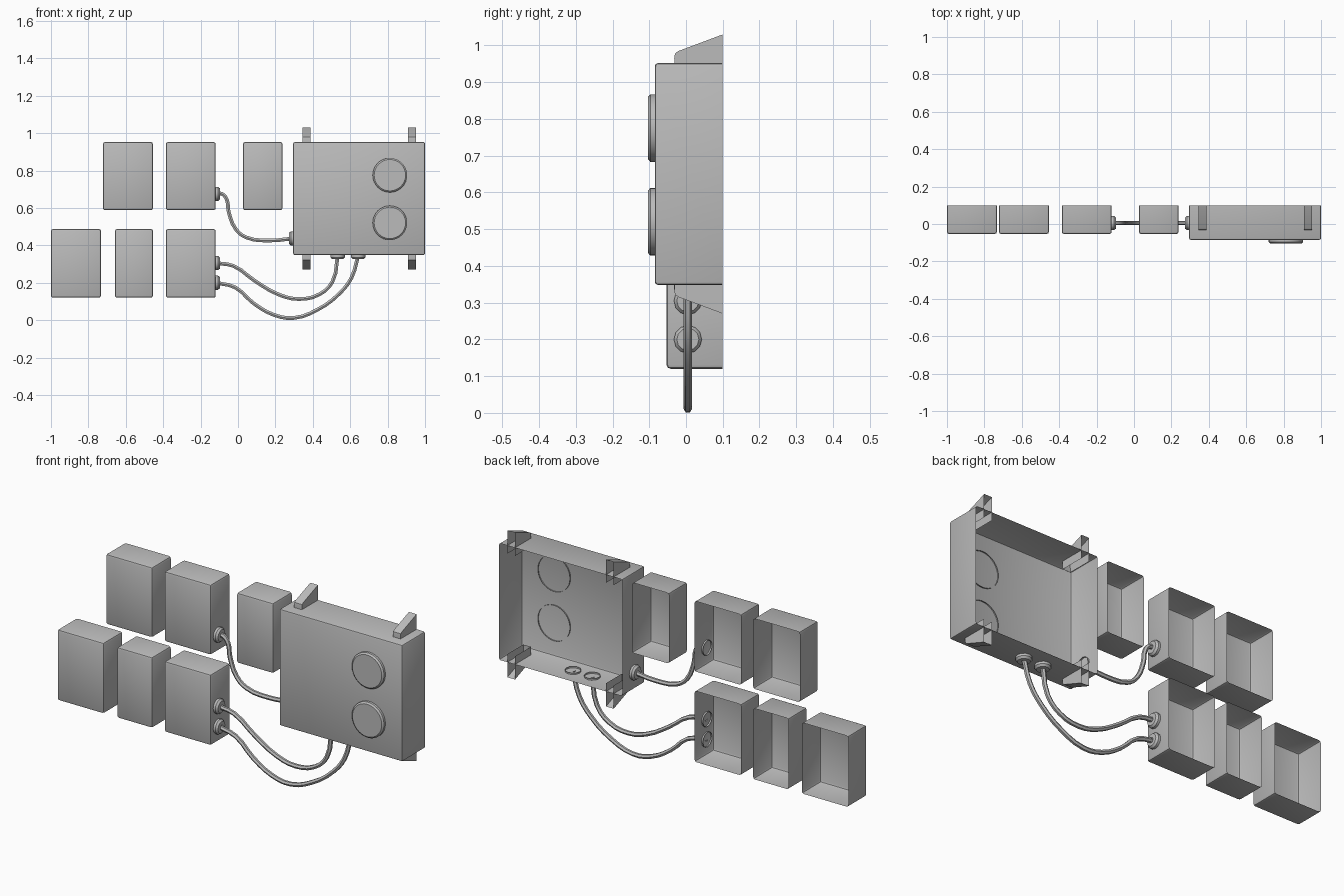
import bpy, bmesh, math
from mathutils import Vector

if "Cube" in bpy.data.objects:
    bpy.data.objects.remove(bpy.data.objects["Cube"], do_unlink=True)

grey = bpy.data.materials.new("plain grey")
grey.use_nodes = True
COLOUR = (0.5, 0.5, 0.5, 1)
grey.diffuse_color = COLOUR
grey.node_tree.nodes["Principled BSDF"].inputs["Base Color"].default_value = COLOUR

BACK = 0.10      # wall plane
CABLE_Y = 0.005  # cables and glands share this depth


def finish(obj):
    """Give the part its colour and smooth its rounded faces."""
    obj.data.materials.append(grey)
    bpy.ops.object.select_all(action='DESELECT')
    obj.select_set(True)
    bpy.context.view_layer.objects.active = obj
    bpy.ops.object.shade_smooth_by_angle(angle=math.radians(35))
    return obj


def mesh_object(name, bm):
    mesh = bpy.data.meshes.new(name)
    bm.to_mesh(mesh)
    bm.free()
    obj = bpy.data.objects.new(name, mesh)
    bpy.context.collection.objects.link(obj)
    return finish(obj)


def shell(name, x0, x1, z0, z1, front, bevel):
    """Open-backed box with rounded front edges."""
    bm = bmesh.new()
    bmesh.ops.create_cube(bm, size=1)
    for v in bm.verts:
        v.co = (x0 if v.co.x < 0 else x1,
                front if v.co.y < 0 else BACK,
                z0 if v.co.z < 0 else z1)
    back = [f for f in bm.faces if f.normal.y > 0.9]
    bmesh.ops.delete(bm, geom=back, context='FACES_ONLY')
    edges = [e for e in bm.edges if not e.is_boundary]
    bmesh.ops.bevel(bm, geom=edges, offset=bevel, segments=2, profile=0.5, affect='EDGES')
    return mesh_object(name, bm)


def lathe(name, profile, place, axis, sides, cap):
    """Revolve (distance along axis, radius) points; open at the start."""
    bm = bmesh.new()
    turn = Vector((0, 0, 1)).rotation_difference(Vector(axis))
    rings = []
    for d, r in profile:
        ring = []
        for i in range(sides):
            a = math.tau * i / sides
            p = Vector((r * math.cos(a), r * math.sin(a), d))
            ring.append(bm.verts.new(Vector(place) + turn @ p))
        rings.append(ring)
    for low, high in zip(rings, rings[1:]):
        for i in range(sides):
            j = (i + 1) % sides
            bm.faces.new((low[i], low[j], high[j], high[i]))
    if cap:
        bm.faces.new(rings[-1])
    return mesh_object(name, bm)


def bracket(name, x, upper):
    """Wall bracket: a wedge-topped channel, open at the back and inner end."""
    side = [(BACK, 0.91), (-0.03, 0.91), (-0.032, 0.965),
            (-0.03, 0.978), (-0.02, 0.985), (BACK, 1.03)]
    bm = bmesh.new()
    walls = []
    for dx in (-0.022, 0.022):
        walls.append([bm.verts.new((x + dx, y, z if upper else 1.3 - z)) for y, z in side])
        bm.faces.new(walls[-1])
    for i in range(1, len(side) - 1):
        bm.faces.new((walls[0][i], walls[0][i + 1], walls[1][i + 1], walls[1][i]))
    bmesh.ops.recalc_face_normals(bm, faces=bm.faces[:])
    return mesh_object(name, bm)


def cable(name, points):
    curve = bpy.data.curves.new(name, 'CURVE')
    curve.dimensions = '3D'
    curve.bevel_depth = 0.0115
    curve.bevel_resolution = 1
    curve.resolution_u = 3
    spline = curve.splines.new('BEZIER')
    spline.bezier_points.add(len(points) - 1)
    for bp, (x, z) in zip(spline.bezier_points, points):
        bp.co = (x, CABLE_Y, z)
        bp.handle_left_type = bp.handle_right_type = 'AUTO'
    obj = bpy.data.objects.new(name, curve)
    bpy.context.collection.objects.link(obj)
    bpy.ops.object.select_all(action='DESELECT')
    obj.select_set(True)
    bpy.context.view_layer.objects.active = obj
    bpy.ops.object.convert(target='MESH')
    return finish(bpy.context.view_layer.objects.active)


# Small boxes in two rows
TOP, LOW = (0.588, 0.952), (0.12, 0.487)
for name, x0, x1, row in [
        ("upper_box_right", -0.722, -0.455, TOP),
        ("upper_box_middle", -0.386, -0.119, TOP),
        ("upper_box_narrow", 0.027, 0.238, TOP),
        ("lower_box_right", -1.0, -0.733, LOW),
        ("lower_box_narrow", -0.658, -0.455, LOW),
        ("lower_box_left", -0.386, -0.119, LOW)]:
    shell(name, x0, x1, *row, -0.053, 0.011)

# Main cabinet, its round covers and wall brackets
shell("main_cabinet", 0.295, 1.0, 0.348, 0.952, -0.085, 0.009)
for label, z in (("upper", 0.775), ("lower", 0.52)):
    lathe(label + "_round_cover", [(-0.006, 0.092), (0.012, 0.092), (0.019, 0.084)],
          (0.812, -0.085, z), (0, -1, 0), 32, True)
for label, x in (("right", 0.366), ("left", 0.931)):
    bracket("upper_bracket_" + label, x, True)
    bracket("lower_bracket_" + label, x, False)

# Cable glands
GLAND = [(-0.008, 0.038), (0.012, 0.038), (0.022, 0.03), (0.022, 0.011)]
for name, x, z, axis in [
        ("gland_upper_box", -0.119, 0.675, (1, 0, 0)),
        ("gland_lower_box_top", -0.119, 0.305, (1, 0, 0)),
        ("gland_lower_box_bottom", -0.119, 0.2, (1, 0, 0)),
        ("gland_cabinet_side", 0.295, 0.437, (-1, 0, 0)),
        ("gland_cabinet_base_right", 0.533, 0.348, (0, 0, -1)),
        ("gland_cabinet_base_left", 0.643, 0.348, (0, 0, -1))]:
    lathe(name, GLAND, (x, CABLE_Y, z), axis, 12, False)

# Cables
cable("upper_cable", [(-0.119, 0.675), (-0.085, 0.675), (-0.06, 0.645), (-0.05, 0.58),
                      (-0.01, 0.484), (0.045, 0.442), (0.17, 0.426), (0.295, 0.437)])
cable("middle_cable", [(-0.119, 0.305), (-0.025, 0.29), (0.09, 0.21), (0.22, 0.136),
                       (0.325, 0.113), (0.435, 0.138), (0.505, 0.206), (0.533, 0.348)])
cable("lower_cable", [(-0.119, 0.2), (-0.015, 0.175), (0.083, 0.09), (0.195, 0.027),
                      (0.3, 0.012), (0.425, 0.056), (0.54, 0.14), (0.607, 0.227),
                      (0.643, 0.348)])
